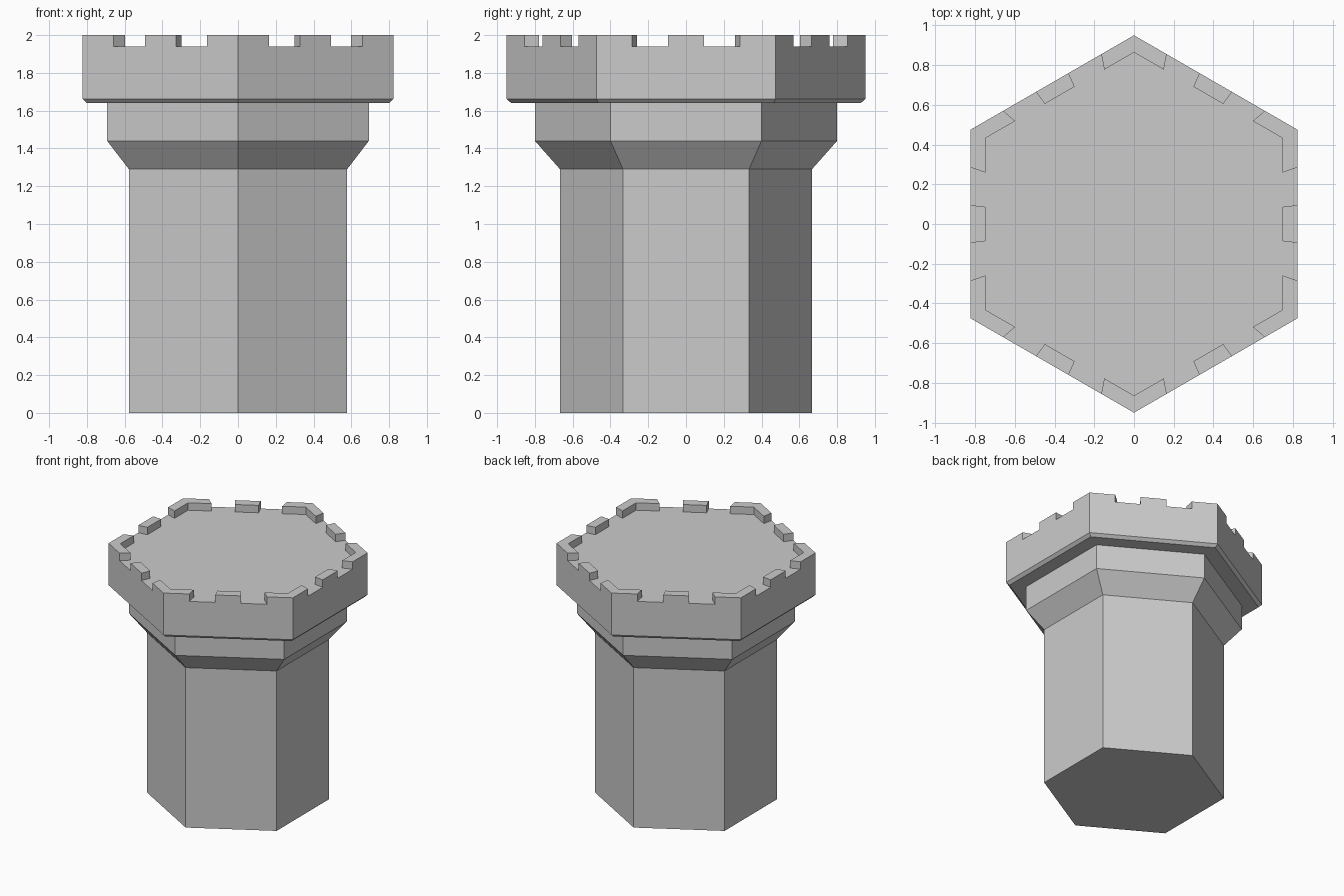
import bpy, bmesh
from math import sin, cos, pi
from mathutils import Vector

if "Cube" in bpy.data.objects:
    bpy.data.objects.remove(bpy.data.objects["Cube"])

# Hexagon outline with each side split into five equal steps
corners = [Vector((sin(i * pi / 3), cos(i * pi / 3), 0)) for i in range(6)]
outline = [corners[i].lerp(corners[(i + 1) % 6], k / 5) for i in range(6) for k in range(5)]
N = len(outline)

# Tower profile: (corner radius, height), from base to battlement walk
profile = [(0.667, 0), (0.667, 1.29), (0.80, 1.44), (0.80, 1.64),
           (0.925, 1.64), (0.95, 1.662), (0.95, 1.94), (0.864, 1.94)]

bm = bmesh.new()
rings = [[bm.verts.new((p.x * r, p.y * r, z)) for p in outline] for r, z in profile]
merlons = []
for level, (a, b) in enumerate(zip(rings, rings[1:])):
    for i in range(N):
        j = (i + 1) % N
        face = bm.faces.new((a[i], a[j], b[j], b[i]))
        # Steps 0, 2 and 4 of every side carry a merlon
        if level == len(profile) - 2 and i % 5 in (0, 2, 4):
            merlons.append(face)
bm.faces.new(rings[0])
bm.faces.new(rings[-1])
bmesh.ops.recalc_face_normals(bm, faces=bm.faces[:])

# Raise the merlons
result = bmesh.ops.extrude_face_region(bm, geom=merlons)
raised = [g for g in result["geom"] if isinstance(g, bmesh.types.BMVert)]
bmesh.ops.translate(bm, verts=raised, vec=(0, 0, 0.06))
leftover = [f for f in merlons if f.is_valid]
if leftover:
    bmesh.ops.delete(bm, geom=leftover, context='FACES')

# Merge flat areas into clean faces
bmesh.ops.dissolve_limit(bm, angle_limit=0.01, verts=bm.verts[:], edges=bm.edges[:])
bmesh.ops.recalc_face_normals(bm, faces=bm.faces[:])

mesh = bpy.data.meshes.new("castle_tower")
bm.to_mesh(mesh)
bm.free()
bpy.context.collection.objects.link(bpy.data.objects.new("castle_tower", mesh))
